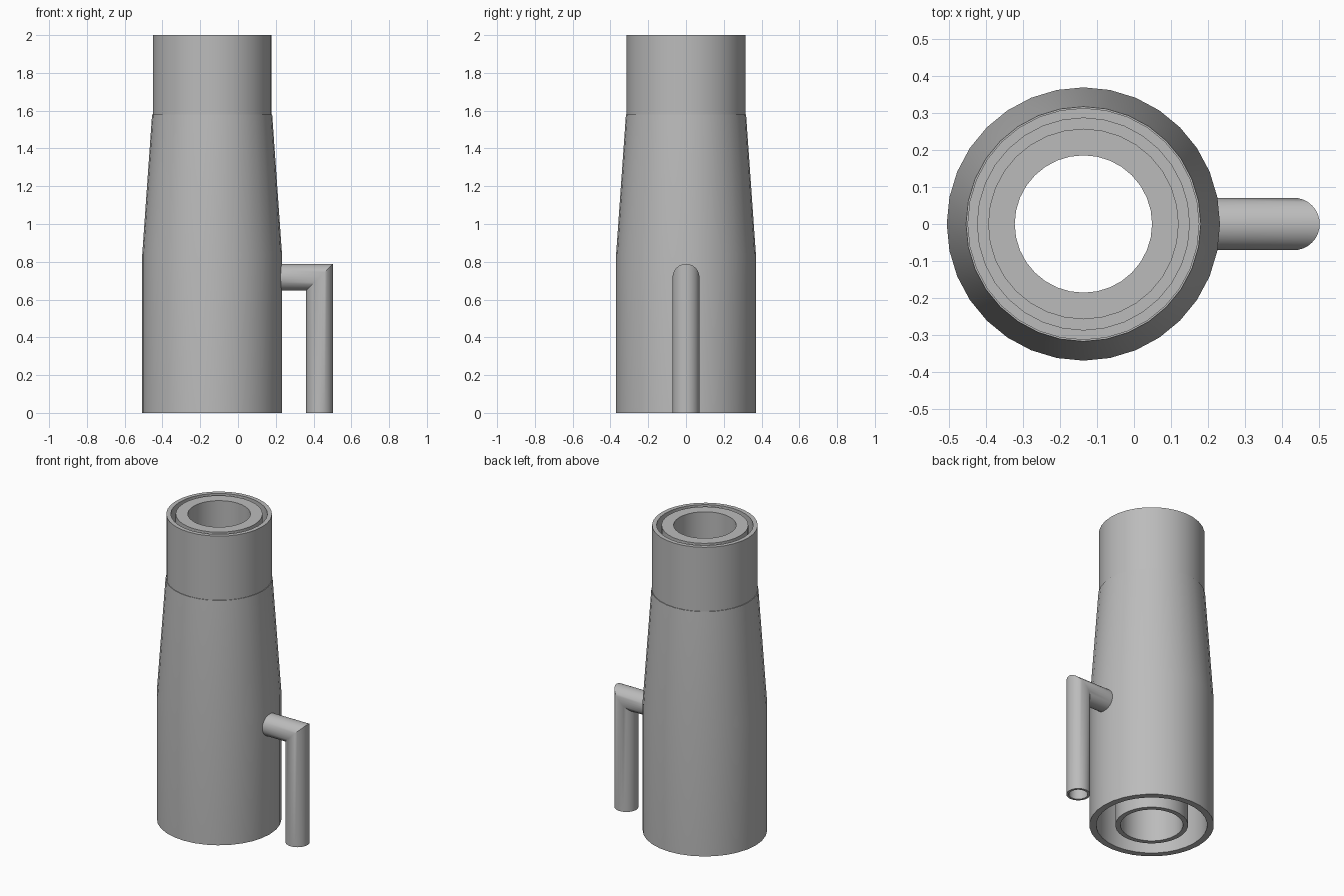
import bpy, bmesh, math

cube = bpy.data.objects.get("Cube")
if cube:
    bpy.data.objects.remove(cube, do_unlink=True)

grey = bpy.data.materials.new("plain_grey")
grey.use_nodes = True
grey.diffuse_color = (0.5, 0.5, 0.5, 1)
grey.node_tree.nodes["Principled BSDF"].inputs["Base Color"].default_value = (0.5, 0.5, 0.5, 1)

AXIS_X = -0.137


def skin(name, rings, x=0.0):
    """Join rings of points into a closed, hollow solid."""
    bm = bmesh.new()
    loops = [[bm.verts.new(p) for p in ring] for ring in rings]
    n = len(loops[0])
    for a, b in zip(loops, loops[1:] + loops[:1]):
        for i in range(n):
            j = (i + 1) % n
            bm.faces.new((a[i], a[j], b[j], b[i]))
    bmesh.ops.recalc_face_normals(bm, faces=bm.faces)
    mesh = bpy.data.meshes.new(name)
    bm.to_mesh(mesh)
    bm.free()
    mesh.shade_smooth()
    mesh.set_sharp_from_angle(angle=math.radians(30))
    mesh.materials.append(grey)
    obj = bpy.data.objects.new(name, mesh)
    obj.location.x = x
    bpy.context.collection.objects.link(obj)
    return obj


def lathe(name, profile, sides=32):
    """Turn a closed (radius, height) profile round the body axis."""
    angles = [math.tau * i / sides for i in range(sides)]
    rings = [[(r * math.cos(a), r * math.sin(a), z) for a in angles] for r, z in profile]
    return skin(name, rings, AXIS_X)


def elbow_pipe(name, start_x, corner_x, corner_z, outer, inner, sides=32):
    """Hollow pipe running out sideways, then down through a mitred corner."""
    angles = [math.tau * i / sides for i in range(sides)]

    def run(r):
        offs = [(r * math.cos(a), r * math.sin(a)) for a in angles]
        return [[(start_x, y, corner_z + u) for y, u in offs],
                [(corner_x + u, y, corner_z + u) for y, u in offs],
                [(corner_x + u, y, 0) for y, u in offs]]

    return skin(name, run(outer) + run(inner)[::-1])


# Outer body: straight below, tapering above
lathe("body_shell", [(0.33, 0), (0.37, 0), (0.37, 0.84), (0.318, 1.58),
                     (0.28, 1.58), (0.33, 0.84)])

# Straight collar on top of the taper
lathe("top_collar", [(0.287, 1.56), (0.314, 1.56), (0.314, 2), (0.287, 2)])

# Inner tube, with a thicker wall inside the collar
lathe("inner_tube", [(0.186, 0), (0.216, 0), (0.216, 1.56), (0.258, 1.56),
                     (0.258, 2), (0.186, 2)])

# Floor closing the gap between collar and inner tube
lathe("gap_floor", [(0.20, 1.56), (0.30, 1.56), (0.30, 1.58), (0.20, 1.58)])

# Side outlet
elbow_pipe("side_pipe", 0.205, 0.432, 0.718, 0.071, 0.056)
